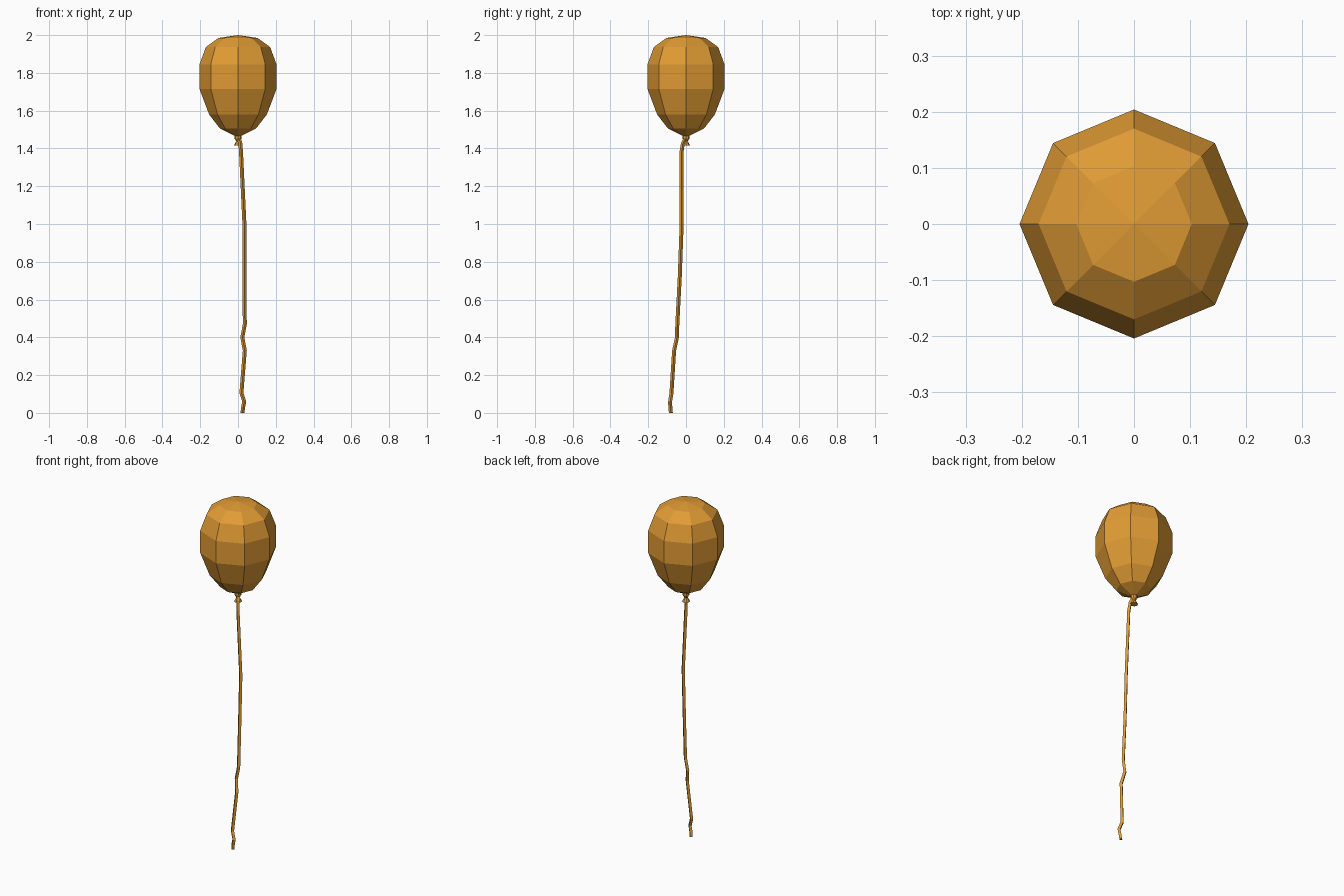
import bpy, bmesh
from math import sin, cos, tau

cube = bpy.data.objects.get("Cube")
if cube:
    bpy.data.objects.remove(cube)

amber = bpy.data.materials.new("amber")
amber.use_nodes = True
colour = (0.75, 0.33, 0.035, 1)
amber.diffuse_color = colour
bsdf = amber.node_tree.nodes["Principled BSDF"]
bsdf.inputs["Base Color"].default_value = colour
bsdf.inputs["Roughness"].default_value = 0.8


def loft(name, rings, sides, tip=None):
    """Join horizontal rings (x, y, z, radius) from bottom to top, flat shaded."""
    bm = bmesh.new()
    loops = [[bm.verts.new((x + r * cos(tau * i / sides), y + r * sin(tau * i / sides), z))
              for i in range(sides)] for x, y, z, r in rings]
    for low, high in zip(loops, loops[1:]):
        for i in range(sides):
            j = (i + 1) % sides
            bm.faces.new((low[i], low[j], high[j], high[i]))
    bm.faces.new(loops[0][::-1])
    if tip is None:
        bm.faces.new(loops[-1])
    else:
        top = bm.verts.new((0, 0, tip))
        for i in range(sides):
            bm.faces.new((loops[-1][i], loops[-1][(i + 1) % sides], top))
    bmesh.ops.recalc_face_normals(bm, faces=bm.faces)
    mesh = bpy.data.meshes.new(name)
    bm.to_mesh(mesh)
    bm.free()
    mesh.materials.append(amber)
    obj = bpy.data.objects.new(name, mesh)
    bpy.context.collection.objects.link(obj)
    return obj


# Eight-sided balloon body
body = [(1.465, 0.015), (1.505, 0.095), (1.58, 0.153), (1.715, 0.204),
        (1.845, 0.204), (1.937, 0.17), (1.985, 0.103)]
loft("balloon_body", [(0, 0, z, r) for z, r in body], 8, tip=2.0)

# Pinched neck with a flared lip
neck = [(1.415, 0.022), (1.438, 0.009), (1.452, 0.018), (1.47, 0.018)]
loft("balloon_neck", [(0, 0, z, r) for z, r in neck], 8)

# Kinked string hanging from the neck
path = [(0.024, -0.08, 0.0), (0.026, -0.083, 0.025), (0.033, -0.084, 0.06),
        (0.018, -0.077, 0.105), (0.036, -0.063, 0.33), (0.023, -0.048, 0.4),
        (0.036, -0.046, 0.47), (0.034, -0.033, 0.72), (0.034, -0.023, 1.0),
        (0.016, -0.024, 1.38), (0.012, -0.016, 1.43), (0.004, -0.003, 1.455)]
loft("string", [(*p, 0.0105) for p in path], 4)
